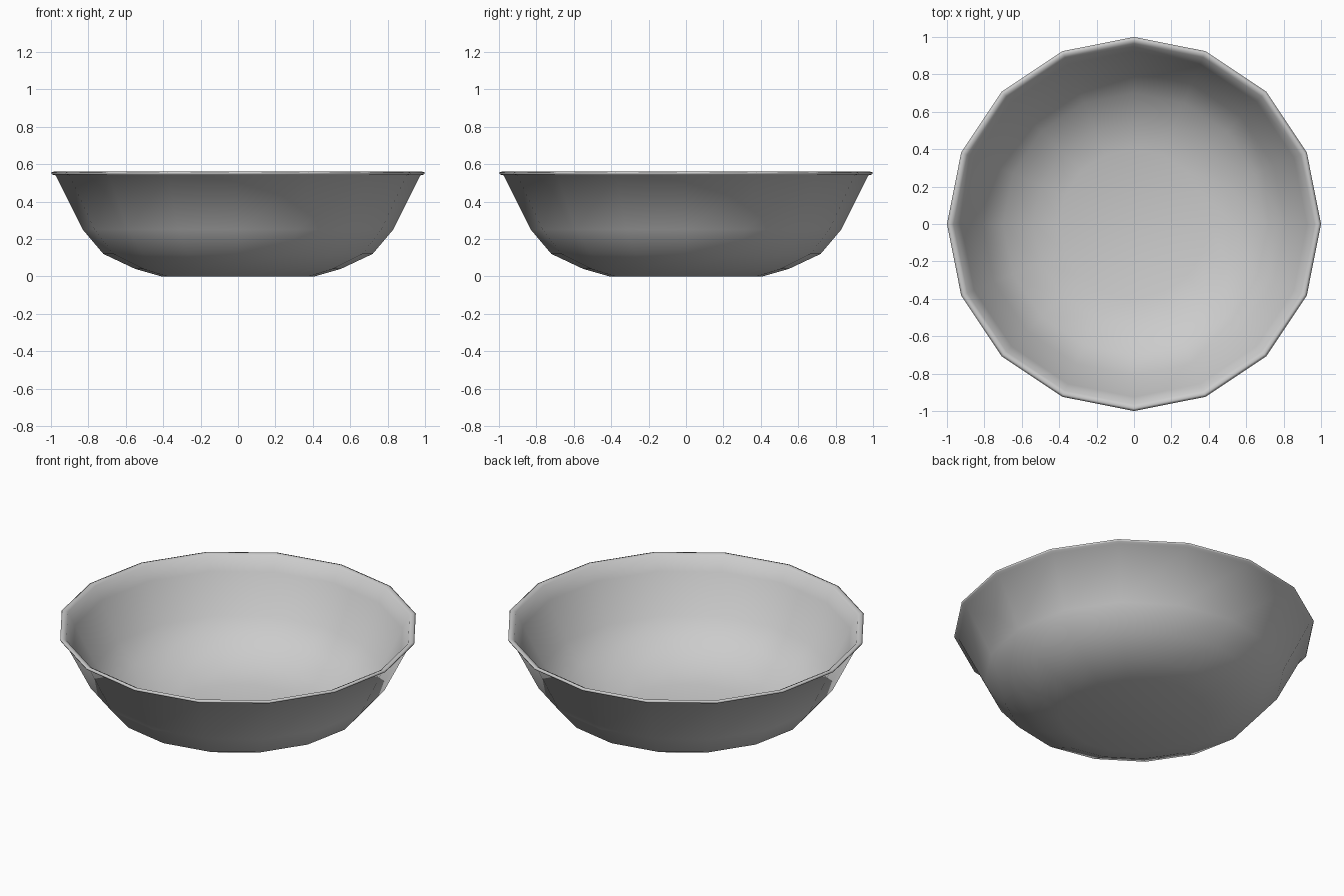
import bpy, bmesh
from math import cos, sin, tau

if "Cube" in bpy.data.objects:
    bpy.data.objects.remove(bpy.data.objects["Cube"])

SIDES = 16

# Profile (radius, height): outer wall from base up, over the lip, down the inside
profile = [
    (0.41, 0.0), (0.55, 0.04), (0.72, 0.12), (0.83, 0.25), (0.975, 0.54),
    (0.995, 0.545), (1.0, 0.555), (0.985, 0.56), (0.965, 0.55),
    (0.925, 0.47), (0.81, 0.25), (0.70, 0.135), (0.54, 0.06), (0.40, 0.02),
]


def lathe(name, points, sides):
    bm = bmesh.new()
    rings = [[bm.verts.new((r * cos(tau * i / sides), r * sin(tau * i / sides), z))
              for i in range(sides)] for r, z in points]
    for a, b in zip(rings, rings[1:]):
        for i in range(sides):
            j = (i + 1) % sides
            bm.faces.new((a[i], a[j], b[j], b[i]))
    # Close the underside and the inner floor
    bm.faces.new(rings[0][::-1])
    bm.faces.new(rings[-1])
    bmesh.ops.recalc_face_normals(bm, faces=bm.faces[:])
    for f in bm.faces:
        f.smooth = True
    mesh = bpy.data.meshes.new(name)
    bm.to_mesh(mesh)
    bm.free()
    obj = bpy.data.objects.new(name, mesh)
    bpy.context.collection.objects.link(obj)
    return obj


# Bowl
bowl = lathe("bowl", profile, SIDES)
